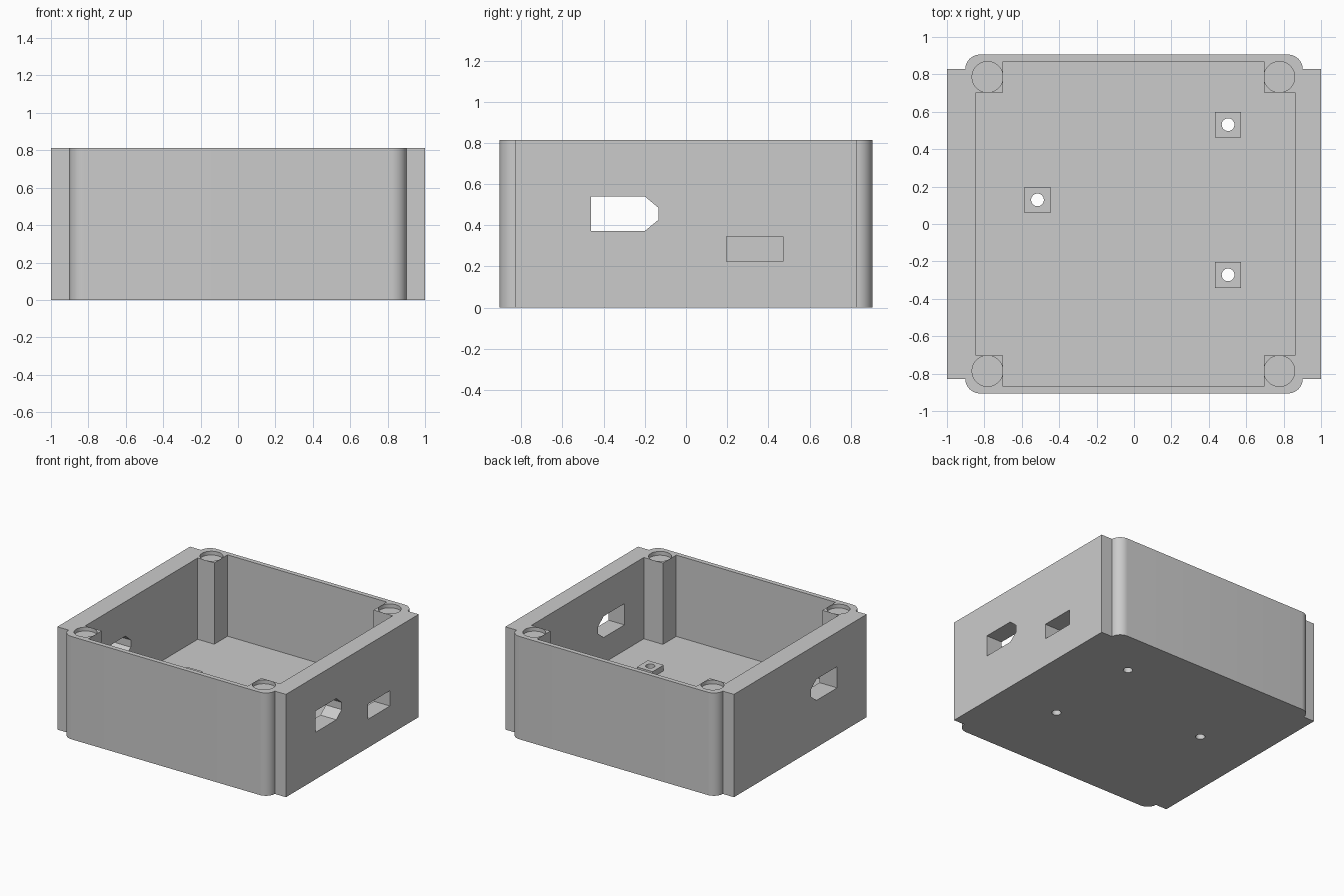
import bpy, bmesh, math

if "Cube" in bpy.data.objects:
    bpy.data.objects.remove(bpy.data.objects["Cube"])

HEIGHT, FLOOR, PAD_TOP = 0.813, 0.17, 0.215

grey = bpy.data.materials.new("light grey plastic")
grey.diffuse_color = (0.6, 0.6, 0.6, 1)
grey.use_nodes = True
grey.node_tree.nodes["Principled BSDF"].inputs["Base Color"].default_value = grey.diffuse_color


def prism(name, points, low, high, axis="z"):
    """Extrude an outline along z, or a (y, z) outline along x."""
    place = (lambda a, b, h: (a, b, h)) if axis == "z" else (lambda a, b, h: (h, a, b))
    bm = bmesh.new()
    base = bm.faces.new([bm.verts.new(place(a, b, low)) for a, b in points])
    top = bmesh.ops.extrude_face_region(bm, geom=[base])["geom"]
    shift = place(0, 0, high - low)
    bmesh.ops.translate(bm, vec=shift, verts=[v for v in top if isinstance(v, bmesh.types.BMVert)])
    bmesh.ops.recalc_face_normals(bm, faces=bm.faces)
    mesh = bpy.data.meshes.new(name)
    bm.to_mesh(mesh)
    bm.free()
    mesh.materials.append(grey)
    obj = bpy.data.objects.new(name, mesh)
    bpy.context.collection.objects.link(obj)
    return obj


def combine(target, tool, operation="DIFFERENCE"):
    mod = target.modifiers.new(operation.lower(), "BOOLEAN")
    mod.operation, mod.solver, mod.object = operation, "EXACT", tool
    bpy.context.view_layer.objects.active = target
    bpy.ops.object.modifier_apply(modifier=mod.name)
    bpy.data.objects.remove(tool)


def circle(x, y, r, n):
    return [(x + r * math.cos(2 * math.pi * i / n), y + r * math.sin(2 * math.pi * i / n))
            for i in range(n)]


def rect(x0, x1, y0, y1):
    return [(x0, y0), (x1, y0), (x1, y1), (x0, y1)]


# Outer shell: wide side panels stepping in to rounded corners
quarter = [(1, 0.829), (0.902, 0.829)]
quarter += [(0.822 + 0.08 * math.cos(a), 0.829 + 0.077 * math.sin(a))
            for a in (math.pi / 2 * i / 12 for i in range(1, 13))]
outline = quarter + [(-x, y) for x, y in reversed(quarter)]
outline += [(-x, -y) for x, y in outline]
box = prism("enclosure_box", outline, 0, HEIGHT)

# Cavity: cross-shaped plan that leaves a square post in each corner
x0, x1, px0, px1, py, y1 = -0.845, 0.861, -0.70, 0.694, 0.703, 0.869
cavity = [(px0, -y1), (px1, -y1), (px1, -py), (x1, -py), (x1, py), (px1, py),
          (px1, y1), (px0, y1), (px0, py), (x0, py), (x0, -py), (px0, -py)]
combine(box, prism("cavity_cutter", cavity, FLOOR, 1))

# Shallow round pockets on top of the posts
for x in (-0.783, 0.777):
    for y in (-0.786, 0.786):
        combine(box, prism("pocket_cutter", circle(x, y, 0.0825, 48), HEIGHT - 0.03, 1))

# Square mounting pads with holes drilled through the floor
for x, y in ((0.503, 0.531), (0.503, -0.272), (-0.516, 0.129)):
    pad = rect(x - 0.069, x + 0.069, y - 0.069, y + 0.069)
    combine(box, prism("pad", pad, FLOOR - 0.05, PAD_TOP), "UNION")
    combine(box, prism("hole_cutter", circle(x, y, 0.034, 32), -0.2, 0.5))

# Chamfered port through both side walls, plain slot through the right one
port = [(-0.461, 0.372), (-0.20, 0.372), (-0.133, 0.427), (-0.133, 0.484),
        (-0.20, 0.54), (-0.461, 0.54)]
combine(box, prism("port_cutter", port, -1.2, 1.2, "x"))
combine(box, prism("slot_cutter", rect(0.196, 0.47, 0.225, 0.346), 0.75, 1.2, "x"))

# Smooth the round parts, keep every other edge sharp
bpy.ops.object.select_all(action="DESELECT")
box.select_set(True)
bpy.context.view_layer.objects.active = box
bpy.ops.object.shade_smooth_by_angle(angle=math.radians(30))
